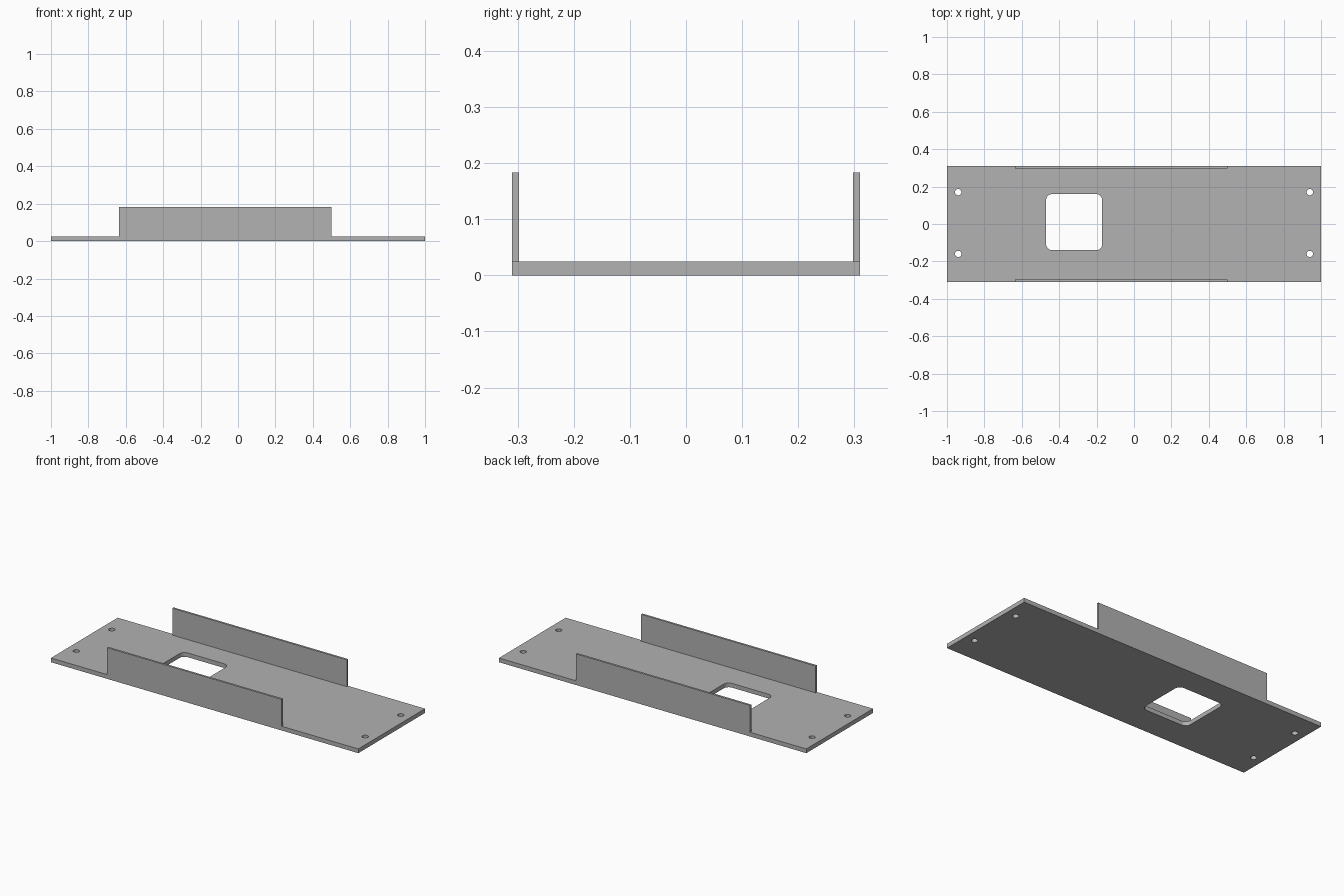
import bpy
import bmesh
from math import cos, sin, pi

cube = bpy.data.objects.get("Cube")
if cube:
    bpy.data.objects.remove(cube, do_unlink=True)

LENGTH, WIDTH, THICK = 2.0, 0.62, 0.025
WALL_TOP, WALL_THICK = 0.183, 0.0125
WALL_X0, WALL_X1 = -0.635, 0.5

grey = bpy.data.materials.new("plain_grey")
grey.use_nodes = True
colour = (0.445, 0.445, 0.445, 1)
grey.diffuse_color = colour
grey.node_tree.nodes["Principled BSDF"].inputs["Base Color"].default_value = colour


def rounded_rect(cx, cy, w, h, r=0.0, steps=8):
    """Counter-clockwise outline; r = 0 gives square corners."""
    if r == 0:
        steps = 0
    points = []
    for i, (sx, sy) in enumerate([(1, 1), (-1, 1), (-1, -1), (1, -1)]):
        for k in range(steps + 1):
            a = (i + k / max(steps, 1)) * pi / 2
            points.append((cx + sx * (w / 2 - r) + r * cos(a),
                           cy + sy * (h / 2 - r) + r * sin(a)))
    return points


def circle(cx, cy, r, n=32):
    return [(cx + r * cos(2 * pi * k / n), cy + r * sin(2 * pi * k / n)) for k in range(n)]


def extruded_plate(name, outlines, z0, z1):
    """Fill the first outline, leave the others as holes, extrude z0 to z1."""
    curve = bpy.data.curves.new(name, "CURVE")
    curve.dimensions = "2D"
    curve.fill_mode = "BOTH"
    curve.extrude = (z1 - z0) / 2
    for points in outlines:
        spline = curve.splines.new("POLY")
        spline.points.add(len(points) - 1)
        for p, (x, y) in zip(spline.points, points):
            p.co = (x, y, 0, 1)
        spline.use_cyclic_u = True
    temp = bpy.data.objects.new(name + "_outline", curve)
    bpy.context.collection.objects.link(temp)
    depsgraph = bpy.context.evaluated_depsgraph_get()
    mesh = bpy.data.meshes.new_from_object(temp.evaluated_get(depsgraph))
    bpy.data.objects.remove(temp, do_unlink=True)
    bpy.data.curves.remove(curve)

    # Weld caps to sides and lift into place
    bm = bmesh.new()
    bm.from_mesh(mesh)
    bmesh.ops.remove_doubles(bm, verts=bm.verts, dist=1e-5)
    bmesh.ops.translate(bm, verts=bm.verts, vec=(0, 0, (z0 + z1) / 2))
    bmesh.ops.recalc_face_normals(bm, faces=bm.faces)
    for f in bm.faces:
        f.smooth = False
    bm.to_mesh(mesh)
    bm.free()
    mesh.name = name
    mesh.materials.clear()
    mesh.materials.append(grey)
    obj = bpy.data.objects.new(name, mesh)
    bpy.context.collection.objects.link(obj)
    return obj


# Base plate with rounded window and four screw holes
outlines = [rounded_rect(0, 0, LENGTH, WIDTH),
            rounded_rect(-0.32, 0.01, 0.3, 0.3, 0.033)]
outlines += [circle(x, y, 0.017) for x in (-0.94, 0.94) for y in (-0.16, 0.17)]
extruded_plate("base_plate", outlines, 0, THICK)

# Upright side walls along the front and back edges
for name, side in (("front_wall", -1), ("back_wall", 1)):
    outline = rounded_rect((WALL_X0 + WALL_X1) / 2, side * (WIDTH - WALL_THICK) / 2,
                           WALL_X1 - WALL_X0, WALL_THICK)
    extruded_plate(name, [outline], THICK, WALL_TOP)
